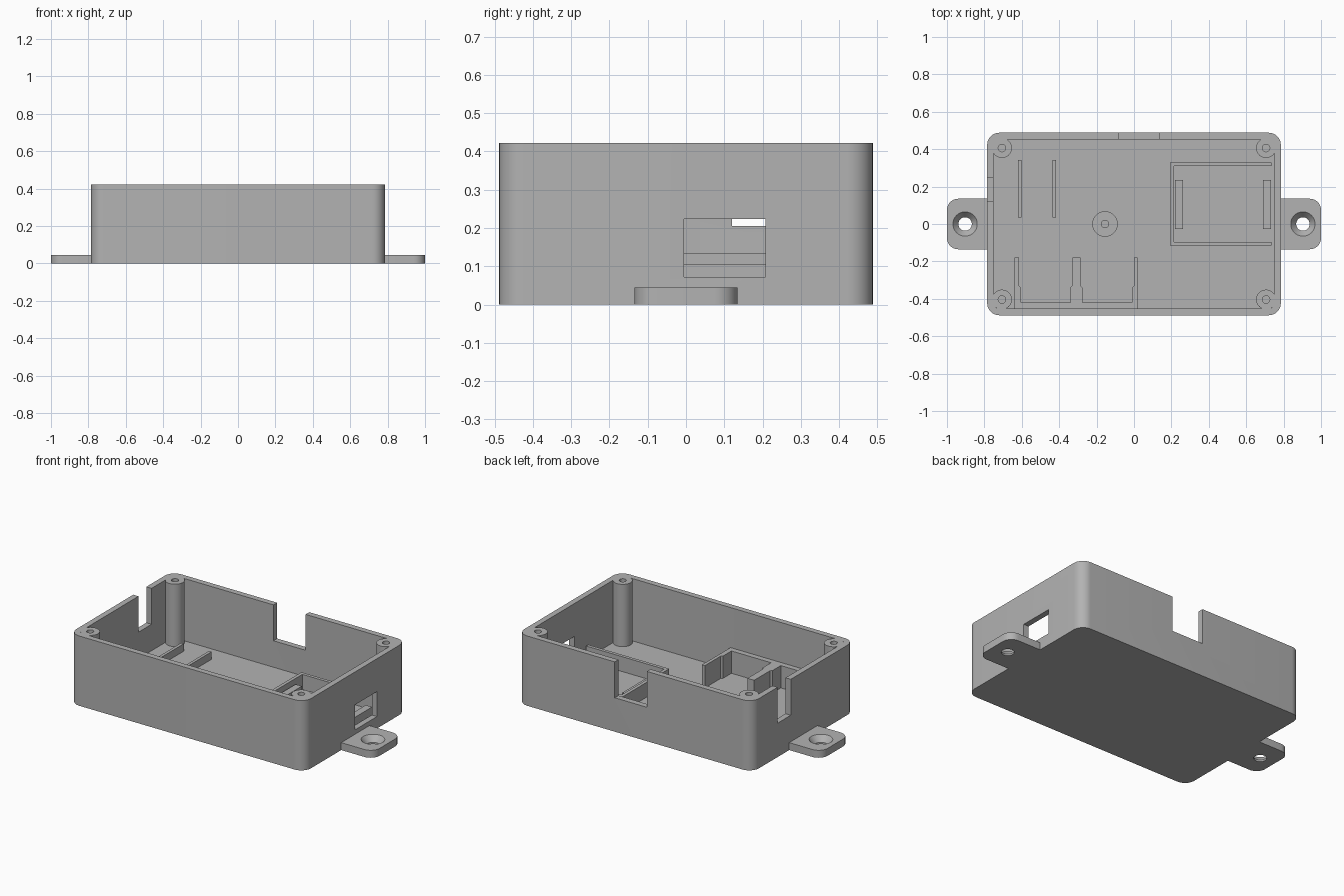
import bpy, bmesh
from math import pi, cos, sin, radians

cube = bpy.data.objects.get("Cube")
if cube:
    bpy.data.objects.remove(cube, do_unlink=True)

grey = bpy.data.materials.new("plain grey")
grey.use_nodes = True
colour = (0.45, 0.45, 0.45, 1)
grey.diffuse_color = colour
grey.node_tree.nodes["Principled BSDF"].inputs["Base Color"].default_value = colour

FLOOR, RIM = 0.045, 0.422


def finish(name, bm):
    bmesh.ops.recalc_face_normals(bm, faces=bm.faces)
    mesh = bpy.data.meshes.new(name)
    bm.to_mesh(mesh)
    bm.free()
    mesh.materials.append(grey)
    ob = bpy.data.objects.new(name, mesh)
    bpy.context.collection.objects.link(ob)
    return ob


def prism(name, outline, z0, z1):
    """Extrude a flat outline upwards."""
    bm = bmesh.new()
    face = bm.faces.new([bm.verts.new((x, y, z0)) for x, y in outline])
    new = bmesh.ops.extrude_face_region(bm, geom=[face])["geom"]
    verts = [v for v in new if isinstance(v, bmesh.types.BMVert)]
    bmesh.ops.translate(bm, verts=verts, vec=(0, 0, z1 - z0))
    return finish(name, bm)


def rounded(x0, x1, y0, y1, r, steps=10):
    """Rectangle outline with round corners."""
    corners = [(x1 - r, y1 - r), (x0 + r, y1 - r), (x0 + r, y0 + r), (x1 - r, y0 + r)]
    return [(cx + r * cos(a), cy + r * sin(a))
            for k, (cx, cy) in enumerate(corners)
            for a in [(k + i / steps) * pi / 2 for i in range(steps + 1)]]


def block(name, x0, x1, y0, y1, z0, z1):
    return prism(name, [(x0, y0), (x1, y0), (x1, y1), (x0, y1)], z0, z1)


def lathe(name, profile, cx, cy, steps=40):
    """Spin an (r, z) profile about a vertical axis."""
    bm = bmesh.new()
    verts = [bm.verts.new((cx + r, cy, z)) for r, z in profile]
    edges = [bm.edges.new(pair) for pair in zip(verts, verts[1:])]
    bmesh.ops.spin(bm, geom=verts + edges, cent=(cx, cy, 0), axis=(0, 0, 1),
                   angle=2 * pi, steps=steps, use_duplicate=False)
    bmesh.ops.remove_doubles(bm, verts=bm.verts, dist=1e-5)
    return finish(name, bm)


def cut(ob, *cutters):
    """Subtract the cutters, then discard them."""
    for c in cutters:
        mod = ob.modifiers.new("cut", "BOOLEAN")
        mod.operation, mod.solver, mod.object = "DIFFERENCE", "EXACT", c
    graph = bpy.context.evaluated_depsgraph_get()
    mesh = bpy.data.meshes.new_from_object(ob.evaluated_get(graph))
    ob.modifiers.clear()
    ob.data = mesh
    for c in cutters:
        bpy.data.objects.remove(c, do_unlink=True)


parts = []

# Open box with two slots in the rim and a side window
shell = prism("box_shell", rounded(-0.785, 0.785, -0.488, 0.488, 0.065), 0, RIM)
cut(shell,
    prism("cavity", rounded(-0.75, 0.75, -0.453, 0.453, 0.03), FLOOR, 0.5),
    block("back_slot", -0.08, 0.135, 0.4, 0.55, 0.205, 0.5),
    block("side_slot", -0.85, -0.7, 0.12, 0.245, 0.205, 0.5),
    block("side_window", 0.7, 0.85, -0.005, 0.207, 0.072, 0.223))
parts.append(shell)

# Mounting ears with countersunk holes
for side, s in (("left", 1), ("right", -1)):
    xs = sorted((s * 0.7, s * 1.0))
    ear = prism(side + "_ear", rounded(*xs, -0.135, 0.135, 0.06), 0, FLOOR)
    cut(ear, lathe("screw_cone", [(0, -0.01), (0.036, -0.01), (0.036, 0.01),
                                  (0.065, FLOOR), (0.065, 0.1), (0, 0.1)], s * 0.903, 0))
    parts.append(ear)

    # Corner screw posts
    for end, y in (("back", 0.406), ("front", -0.404)):
        parts.append(lathe(f"{end}_{side}_post",
                           [(0.053, FLOOR - 0.01), (0.053, RIM), (0.02, RIM),
                            (0.02, 0.15), (0, 0.15)], s * 0.706, y))

# Short centre post
parts.append(lathe("centre_post", [(0.068, FLOOR - 0.01), (0.068, 0.1), (0.02, 0.1),
                                   (0.02, FLOOR + 0.002), (0, FLOOR + 0.002)], -0.155, 0))

# Three-sided board frame with two support pads
base = FLOOR - 0.01
parts.append(prism("board_frame",
                   [(0.735, 0.33), (0.193, 0.33), (0.193, -0.115), (0.735, -0.115),
                    (0.735, -0.095), (0.213, -0.095), (0.213, 0.31), (0.735, 0.31)],
                   base, 0.135))
for name, x in (("inner_pad", 0.22), ("outer_pad", 0.69)):
    parts.append(block(name, x, x + 0.042, -0.028, 0.236, base, 0.105))

# Two low rails on the floor
for name, x in (("outer_rail", -0.62), ("inner_rail", -0.435)):
    parts.append(block(name, x, x + 0.018, 0.035, 0.343, base, 0.09))

# Twin-pocket holder against the front wall
outline = [(-0.64, -0.18), (-0.64, -0.46), (0.02, -0.46), (0.02, -0.18)]
for x0, x1 in ((-0.285, 0.0), (-0.615, -0.33)):
    half = [(0, -0.18), (0, -0.33), (0.01, -0.34), (0.01, -0.42)]
    outline += [(x1 - d, y) for d, y in half] + [(x0 + d, y) for d, y in reversed(half)]
parts.append(prism("pocket_holder", outline, base, 0.18))

# Smooth the round parts, keep edges crisp
bpy.ops.object.select_all(action="DESELECT")
for ob in parts:
    ob.select_set(True)
bpy.context.view_layer.objects.active = shell
bpy.ops.object.shade_smooth_by_angle(angle=radians(30))
